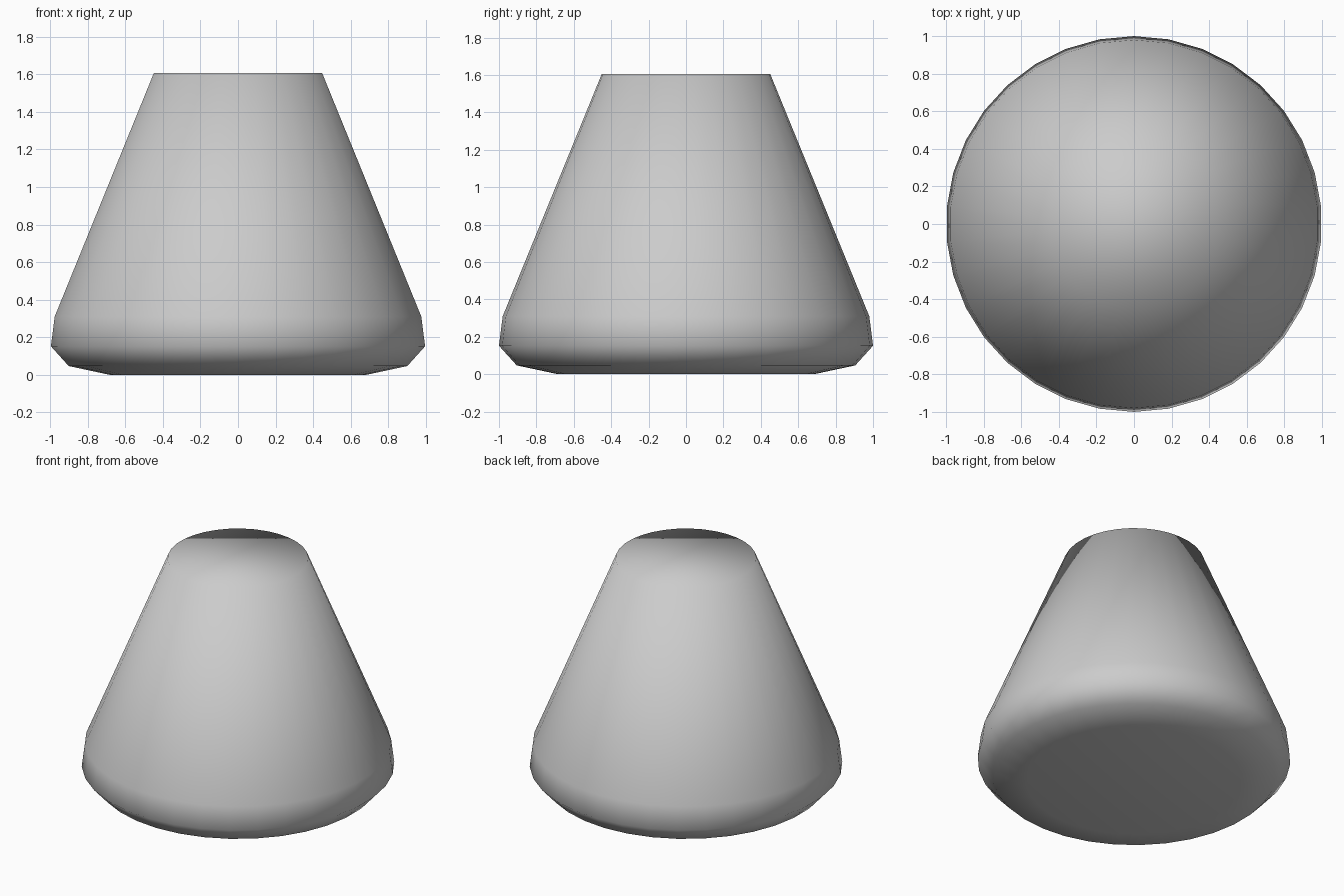
import bpy, bmesh
from math import sin, cos, tau

if "Cube" in bpy.data.objects:
    bpy.data.objects.remove(bpy.data.objects["Cube"])

SIDES = 34
# (radius, height) from the base to the top rim
PROFILE = [(0.685, 0.0), (0.905, 0.047), (1.0, 0.152), (0.98, 0.31), (0.45, 1.606)]

bm = bmesh.new()


def ring(r, z):
    # vertices lie on the +y and -y axes
    return [bm.verts.new((r * sin(-tau * i / SIDES), r * cos(tau * i / SIDES), z))
            for i in range(SIDES)]


# Tapered wall with rounded foot
rings = [ring(r, z) for r, z in PROFILE]
for lo, hi in zip(rings, rings[1:]):
    for i in range(SIDES):
        j = (i + 1) % SIDES
        bm.faces.new((lo[i], lo[j], hi[j], hi[i]))

# Flat base and top caps
bm.faces.new(rings[0][::-1])
bm.faces.new(rings[-1])
bmesh.ops.recalc_face_normals(bm, faces=bm.faces[:])

# Smooth shading everywhere, caps included
for f in bm.faces:
    f.smooth = True

mesh = bpy.data.meshes.new("tapered_body")
bm.to_mesh(mesh)
bm.free()
bpy.context.collection.objects.link(bpy.data.objects.new("tapered_body", mesh))
